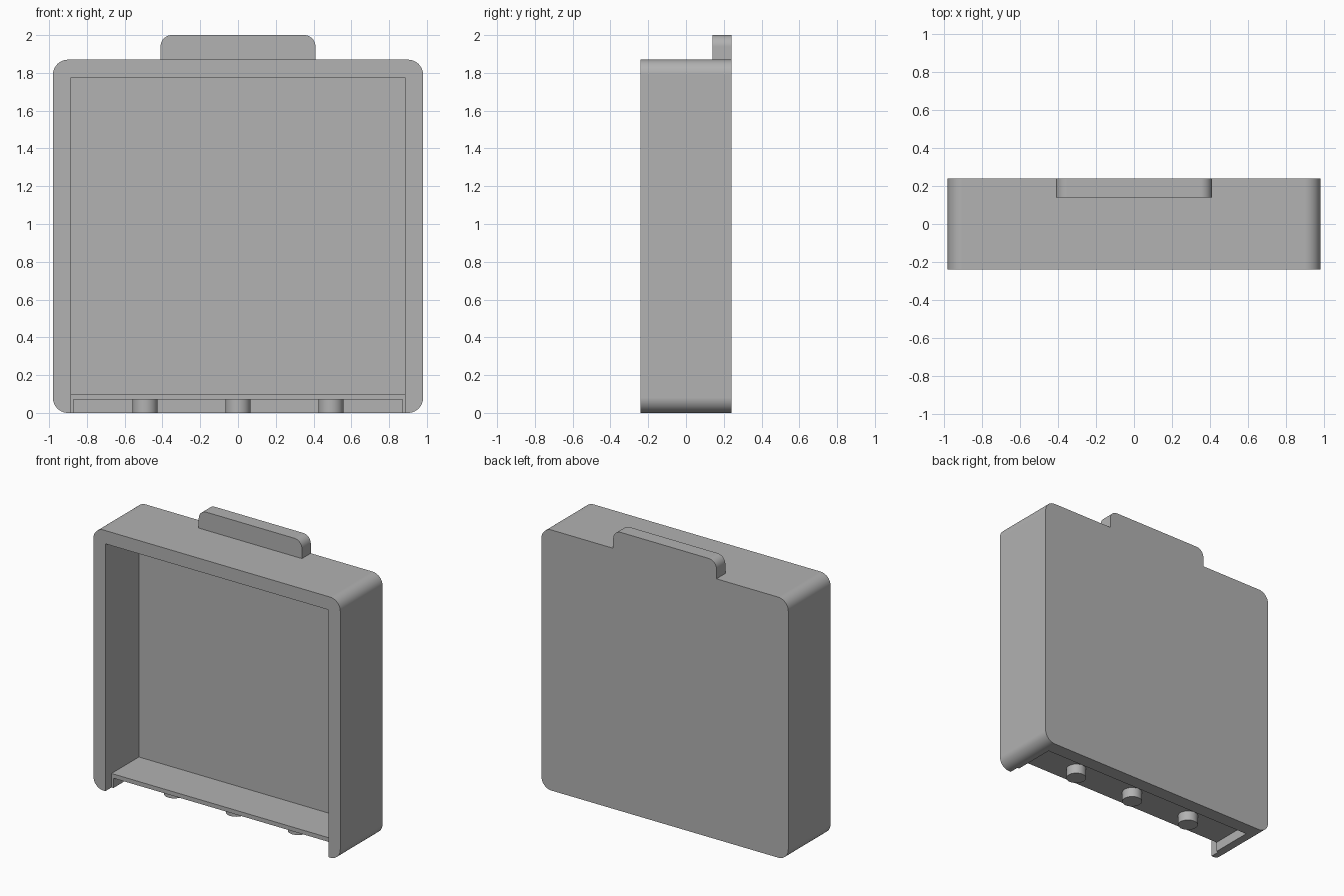
import bpy, bmesh, math
from mathutils import Vector

if "Cube" in bpy.data.objects:
    bpy.data.objects.remove(bpy.data.objects["Cube"], do_unlink=True)

GREY = (0.445, 0.445, 0.445, 1)
grey = bpy.data.materials.new("plain grey")
grey.use_nodes = True
grey.diffuse_color = GREY
grey.node_tree.nodes["Principled BSDF"].inputs["Base Color"].default_value = GREY


def extrude(name, outline, offset):
    """Solid made by pushing a flat outline along an offset."""
    bm = bmesh.new()
    face = bm.faces.new([bm.verts.new(p) for p in outline])
    top = bmesh.ops.extrude_face_region(bm, geom=[face])["geom"]
    bmesh.ops.translate(bm, vec=Vector(offset),
                        verts=[g for g in top if isinstance(g, bmesh.types.BMVert)])
    bmesh.ops.recalc_face_normals(bm, faces=bm.faces)
    mesh = bpy.data.meshes.new(name)
    bm.to_mesh(mesh)
    bm.free()
    mesh.materials.append(grey)
    obj = bpy.data.objects.new(name, mesh)
    bpy.context.collection.objects.link(obj)
    return obj


def arc(cx, cz, r, start, y, steps=10):
    angles = [math.radians(start + 90 * i / steps) for i in range(steps + 1)]
    return [(cx + r * math.cos(a), y, cz + r * math.sin(a)) for a in angles]


def activate(obj):
    bpy.ops.object.select_all(action='DESELECT')
    obj.select_set(True)
    bpy.context.view_layer.objects.active = obj


def cut(obj, cutter):
    activate(obj)
    cutter.hide_render = True
    mod = obj.modifiers.new("cut", 'BOOLEAN')
    mod.operation = 'DIFFERENCE'
    mod.solver = 'EXACT'
    mod.object = cutter
    bpy.ops.object.modifier_apply(modifier=mod.name)
    bpy.data.objects.remove(cutter, do_unlink=True)


def smooth(obj):
    activate(obj)
    bpy.ops.object.shade_smooth_by_angle(angle=math.radians(30))
    obj.modifiers.new("weighted normals", 'WEIGHTED_NORMAL').keep_sharp = True


HALF_W, HEIGHT, R = 0.98, 1.87, 0.08
FRONT, BACK, INNER = -0.24, 0.24, 0.14

# Case: rounded block
w = HALF_W - R
case = extrude("case", arc(w, R, R, -90, FRONT) + arc(w, HEIGHT - R, R, 0, FRONT)
               + arc(-w, HEIGHT - R, R, 90, FRONT) + arc(-w, R, R, 180, FRONT),
               (0, BACK - FRONT, 0))

# Front cavity, with the floor set back from the front
side = [(-0.3, -0.1), (-0.17, -0.1), (-0.17, 0.1),
        (INNER, 0.1), (INNER, 1.775), (-0.3, 1.775)]
cut(case, extrude("cavity_cutter", [(-0.885, y, z) for y, z in side], (1.77, 0, 0)))

# Recess under the floor, open to the front and below
side = [(-0.22, -0.1), (INNER, -0.1), (INNER, 0.07), (-0.22, 0.07)]
cut(case, extrude("recess_cutter", [(-0.87, y, z) for y, z in side], (1.74, 0, 0)))
smooth(case)

# Tab on the top rear edge
TAB_W, TAB_R = 0.41, 0.06
t = TAB_W - TAB_R
tab = extrude("top_tab", [(-TAB_W, INNER, HEIGHT), (TAB_W, INNER, HEIGHT)]
              + arc(t, 2 - TAB_R, TAB_R, 0, INNER)
              + arc(-t, 2 - TAB_R, TAB_R, 90, INNER), (0, BACK - INNER, 0))
smooth(tab)

# Three round pegs below the floor
for label, x in (("right", -0.492), ("middle", 0), ("left", 0.492)):
    bpy.ops.mesh.primitive_cylinder_add(vertices=40, radius=0.067, depth=0.08,
                                        location=(x, -0.02, 0.04))
    peg = bpy.context.object
    peg.name = label + "_peg"
    peg.data.materials.append(grey)
    smooth(peg)
